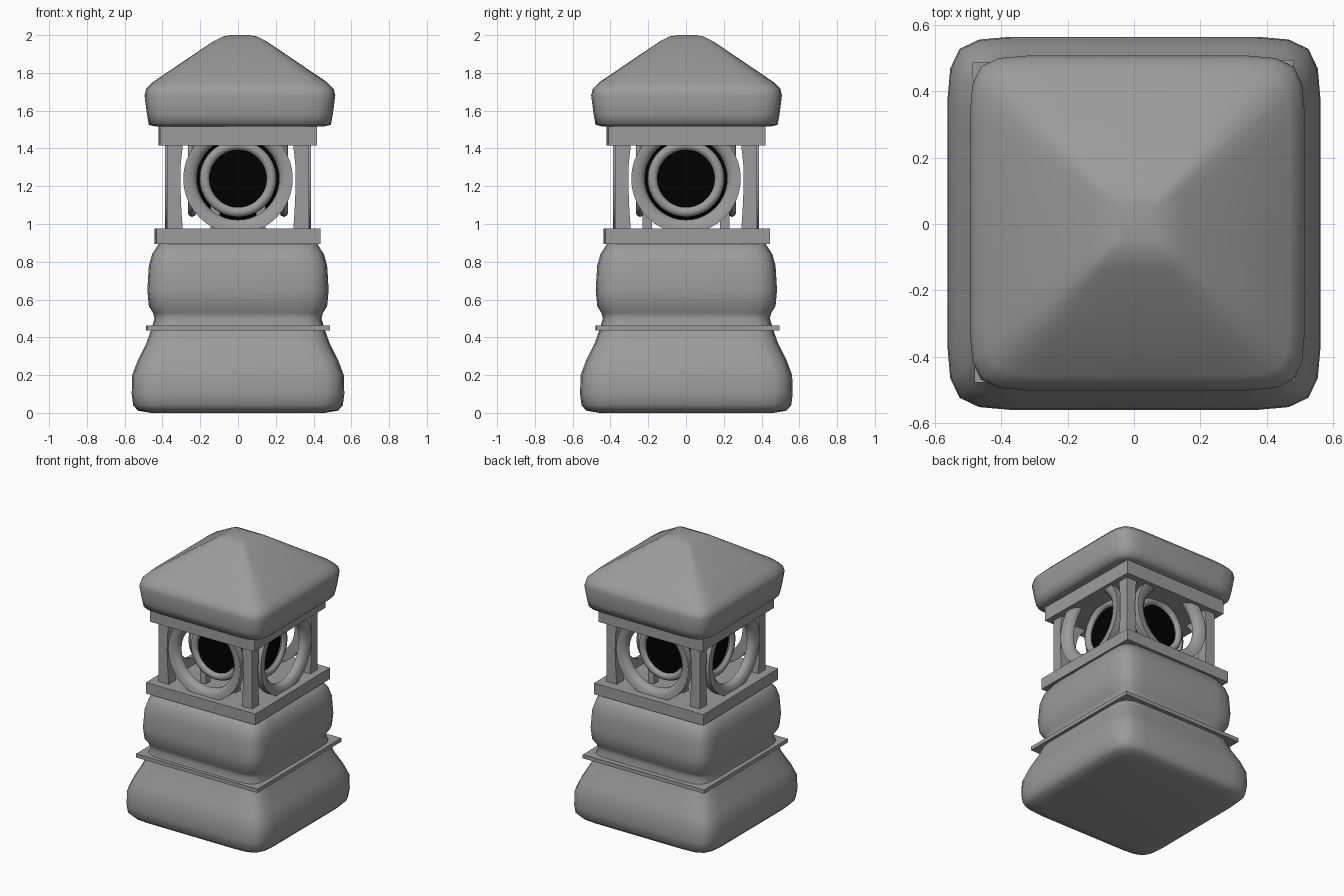
import bpy, bmesh, math
from mathutils import Matrix, Vector

if "Cube" in bpy.data.objects:
    bpy.data.objects.remove(bpy.data.objects["Cube"])

# Materials: mid-grey stone and a black lamp core
stone_mat = bpy.data.materials.new("stone")
stone_mat.diffuse_color = (.33, .33, .33, 1)
stone_mat.use_nodes = True
stone_mat.node_tree.nodes["Principled BSDF"].inputs["Base Color"].default_value = stone_mat.diffuse_color
dark = bpy.data.materials.new("dark")
dark.diffuse_color = (0, 0, 0, 1)
dark.use_nodes = True
dark.node_tree.nodes["Principled BSDF"].inputs["Base Color"].default_value = dark.diffuse_color


def finish(name, bm, smooth=None, mat=stone_mat):
    bmesh.ops.recalc_face_normals(bm, faces=bm.faces[:])
    me = bpy.data.meshes.new(name)
    bm.to_mesh(me)
    bm.free()
    me.materials.append(mat)
    ob = bpy.data.objects.new(name, me)
    bpy.context.collection.objects.link(ob)
    if smooth:
        bpy.ops.object.select_all(action='DESELECT')
        ob.select_set(True)
        bpy.context.view_layer.objects.active = ob
        bpy.ops.object.shade_smooth_by_angle(angle=math.radians(smooth))
    return ob


def loft(bm, loops, closed=False):
    rows = [[bm.verts.new(p) for p in loop] for loop in loops]
    n = len(rows[0])
    pairs = list(zip(rows, rows[1:]))
    if closed:
        pairs.append((rows[-1], rows[0]))
    for a, b in pairs:
        for i in range(n):
            j = (i + 1) % n
            bm.faces.new((a[i], a[j], b[j], b[i]))
    if not closed:
        bm.faces.new(rows[0][::-1])
        bm.faces.new(rows[-1])


def soft_square(h, z, cx=0, cy=0):
    # square with worn corners
    quarter = [(1, 0), (1, .66), (.985, .83), (.935, .935), (.83, .985), (.66, 1)]
    pts = []
    for c, s in ((1, 0), (0, 1), (-1, 0), (0, -1)):
        pts += [(cx + h * (x * c - y * s), cy + h * (x * s + y * c), z) for x, y in quarter]
    return pts


def stone(name, profile, cx=0, cy=0):
    bm = bmesh.new()
    loft(bm, [soft_square(h, z, cx, cy) for h, z in profile])
    return finish(name, bm, 75)


def slab(name, h, z0, z1, cx=0, cy=0, turn=0):
    bm = bmesh.new()
    bmesh.ops.create_cube(bm, size=1, matrix=Matrix.Translation((cx, cy, (z0 + z1) / 2))
                          @ Matrix.Rotation(turn, 4, 'Z')
                          @ Matrix.Diagonal((2 * h, 2 * h, z1 - z0, 1)))
    return finish(name, bm)


# Worn stone base, waist and upper block
stone("stone_base", [(.46, 0), (.53, .012), (.555, .04), (.563, .1), (.56, .2), (.53, .28),
                     (.485, .37), (.46, .44), (.442, .5), (.45, .53), (.472, .565), (.48, .65),
                     (.472, .78), (.455, .84), (.41, .91)], 0, .002)
slab("waist_slab", .484, .435, .462, 0, .008, .006)
slab("lower_slab", .435, .895, .975, -.003, .004, .012)
slab("upper_slab", .415, 1.415, 1.525, -.002, 0, .012)

# Roof with soft edges and a flattened peak
stone("roof", [(.44, 1.515), (.482, 1.525), (.492, 1.58), (.505, 1.68), (.497, 1.715), (.46, 1.752),
               (.3, 1.86), (.14, 1.968), (.09, 1.993), (.05, 2.0)], .01, .003)

# Slightly waisted corner posts
for sx in (-1, 1):
    for sy in (-1, 1):
        bm = bmesh.new()
        loops = []
        for z, inner in ((.96, .292), (1.08, .3), (1.2, .305), (1.32, .303), (1.44, .29)):
            loops.append([(sx * a, sy * b, z) for a, b in
                          ((inner, inner), (.375, inner), (.375, .375), (inner, .375))])
        loft(bm, loops)
        finish("corner_post", bm)

# Window rings: an outer stone ring and an inner lamp rim on each side
outer = [(.29, .335), (.29, .387), (.245, .387), (.218, .36), (.218, .335)]
rim = [(.177 + .026 * math.cos(a), .243 + .023 * math.sin(a))
       for a in (k * math.tau / 8 for k in range(8))]
for k in range(4):
    turn = Matrix.Translation((0, 0, 1.24)) @ Matrix.Rotation(k * math.pi / 2, 4, 'Z')
    for name, prof in (("window_ring", outer), ("lamp_rim", rim)):
        bm = bmesh.new()
        loft(bm, [[turn @ Vector((r * math.cos(t), -d, r * math.sin(t))) for r, d in prof]
                  for t in (i * math.tau / 40 for i in range(40))], closed=True)
        finish(name, bm, 50)

# Dark lamp core behind the rims
bm = bmesh.new()
bmesh.ops.create_uvsphere(bm, u_segments=32, v_segments=16, radius=.22,
                          matrix=Matrix.Translation((0, 0, 1.24)))
for axis in ('X', 'Y'):
    bmesh.ops.create_cone(bm, cap_ends=True, segments=32, radius1=.17, radius2=.17, depth=.46,
                          matrix=Matrix.Translation((0, 0, 1.24))
                          @ Matrix.Rotation(math.pi / 2, 4, axis))
finish("lamp_core", bm, 35, dark)

# Feet under the lamp
for sx in (-1, 1):
    for sy in (-1, 1):
        slab("lamp_foot", .025, .97, 1.1, sx * .12, sy * .205)
